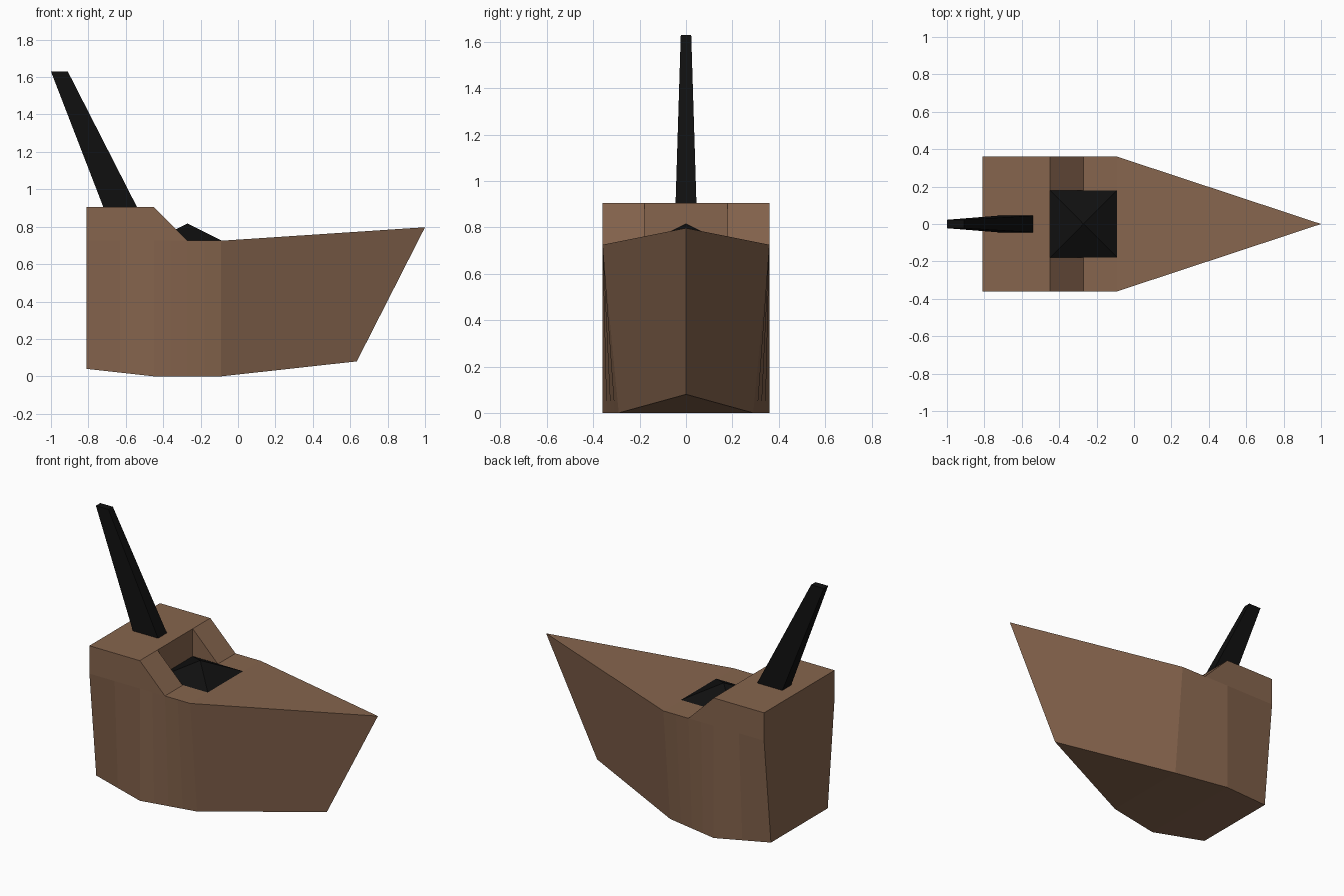
import bpy, bmesh

if "Cube" in bpy.data.objects:
    bpy.data.objects.remove(bpy.data.objects["Cube"])


def material(name, rgb):
    m = bpy.data.materials.new(name)
    m.diffuse_color = (*rgb, 1)
    m.use_nodes = True
    m.node_tree.nodes["Principled BSDF"].inputs["Base Color"].default_value = m.diffuse_color
    return m


wood = material("brown_wood", (0.24, 0.13, 0.075))
black = material("black", (0.005, 0.005, 0.005))


def build(name, polys, mat, mirror=False):
    """Make a flat-faced object from polygons, optionally mirrored across y = 0."""
    bm = bmesh.new()
    for p in polys:
        bm.faces.new([bm.verts.new(c) for c in p])
    bmesh.ops.remove_doubles(bm, verts=bm.verts[:], dist=1e-4)
    if mirror:
        geom = bm.verts[:] + bm.edges[:] + bm.faces[:]
        bmesh.ops.mirror(bm, geom=geom, axis='Y', merge_dist=1e-4)
        bmesh.ops.remove_doubles(bm, verts=bm.verts[:], dist=1e-4)
    bmesh.ops.recalc_face_normals(bm, faces=bm.faces[:])
    me = bpy.data.meshes.new(name)
    bm.to_mesh(me)
    bm.free()
    me.materials.append(mat)
    ob = bpy.data.objects.new(name, me)
    bpy.context.collection.objects.link(ob)
    return ob


# Hull: half stations (x, bottom half-width, bottom height), stern to shoulder
W, N, DECK, AFT = 0.36, 0.18, 0.725, 0.905
stations = [(-0.81, 0.29, 0.04), (-0.63, 0.325, 0.02), (-0.45, 0.36, 0), (-0.36, 0.3425, 0),
            (-0.27, 0.325, 0), (-0.18, 0.3075, 0), (-0.09, 0.29, 0)]
S, A, F, B = -0.81, -0.45, -0.27, -0.09
keel, tip = (0.635, 0, 0.08), (1.0, 0, 0.797)

half = []
for (x0, w0, z0), (x1, w1, z1) in zip(stations, stations[1:]):
    half.append([(x0, w0, z0), (x1, w1, z1), (x1, W, DECK), (x0, W, DECK)])   # side
    half.append([(x0, 0, z0), (x1, 0, z1), (x1, w1, z1), (x0, w0, z0)])       # bottom
half += [
    # bow side, bow bottom, bow deck
    [(B, 0.29, 0), keel, tip, (B, W, DECK)],
    [(B, 0, 0), keel, (B, 0.29, 0)],
    [(B, 0, DECK), (B, W, DECK), tip],
    # transom
    [(S, 0, 0.04), (S, 0.29, 0.04), (S, W, DECK), (S, W, AFT), (S, 0, AFT)],
    # raised stern side, aft deck and slope
    [(x, W, DECK) for x, _, _ in stations[:5]] + [(A, W, AFT), (S, W, AFT)],
    [(S, 0, AFT), (S, W, AFT), (A, W, AFT), (A, N, AFT), (A, 0, AFT)],
    [(A, N, AFT), (A, W, AFT), (F, W, DECK), (F, N, DECK)],
    # notch walls and floor
    [(A, N, DECK), (A, N, AFT), (F, N, DECK)],
    [(A, 0, DECK), (A, N, DECK), (A, N, AFT), (A, 0, AFT)],
    [(A, 0, DECK), (A, N, DECK), (F, N, DECK), (F, 0, DECK)],
    # mid deck
    [(F, 0, DECK), (F, N, DECK), (F, W, DECK), (-0.18, W, DECK), (B, W, DECK), (B, 0, DECK)],
]
build("hull", half, wood, mirror=True)

# Low pyramid hatch set in the notch
ring = [(A, -N, 0.727), (B, -N, 0.727), (B, N, 0.727), (A, N, 0.727)]
apex = (F, 0, 0.817)
build("hatch", [[ring[i], ring[(i + 1) % 4], apex] for i in range(4)] + [ring], black)

# Raked, tapering mast
low = [(-0.72, -0.045, AFT), (-0.54, -0.045, AFT), (-0.54, 0.045, AFT), (-0.72, 0.045, AFT)]
top = [(-1.0, -0.0225, 1.63), (-0.91, -0.0225, 1.63), (-0.91, 0.0225, 1.63), (-1.0, 0.0225, 1.63)]
sides = [[low[i], low[(i + 1) % 4], top[(i + 1) % 4], top[i]] for i in range(4)]
build("mast", sides + [low, top], black)
